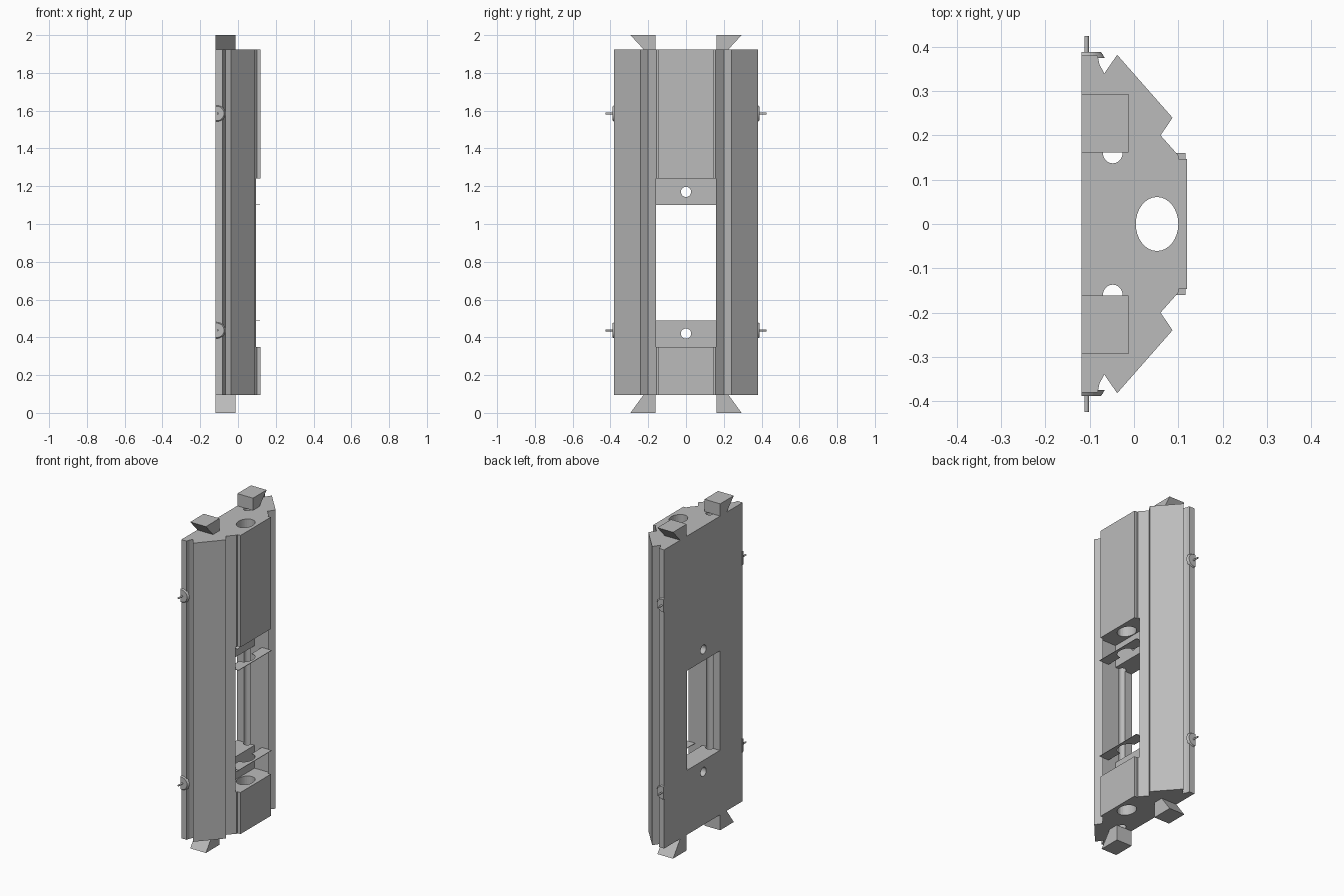
import bpy, bmesh, math
from mathutils import Vector

cube = bpy.data.objects.get("Cube")
if cube:
    bpy.data.objects.remove(cube, do_unlink=True)

grey = bpy.data.materials.new("plain_grey")
grey.use_nodes = True
colour = (0.5, 0.5, 0.5, 1)
grey.diffuse_color = colour
grey.node_tree.nodes["Principled BSDF"].inputs["Base Color"].default_value = colour


def loft(name, lower, upper):
    """Closed solid between two matching outlines of 3D points."""
    bm = bmesh.new()
    a = [bm.verts.new(p) for p in lower]
    b = [bm.verts.new(p) for p in upper]
    n = len(a)
    bm.faces.new(a[::-1])
    bm.faces.new(b)
    for i in range(n):
        j = (i + 1) % n
        bm.faces.new((a[i], a[j], b[j], b[i]))
    bmesh.ops.recalc_face_normals(bm, faces=bm.faces)
    mesh = bpy.data.meshes.new(name)
    bm.to_mesh(mesh)
    bm.free()
    mesh.materials.append(grey)
    obj = bpy.data.objects.new(name, mesh)
    bpy.context.collection.objects.link(obj)
    return obj


def prism(name, outline, z0, z1):
    return loft(name, [(x, y, z0) for x, y in outline], [(x, y, z1) for x, y in outline])


def box(name, x0, x1, y0, y1, z0, z1):
    return prism(name, [(x0, y0), (x1, y0), (x1, y1), (x0, y1)], z0, z1)


def ellipse(cx, cy, rx, ry, n=32, arc=2 * math.pi, start=0):
    return [(cx + rx * math.cos(start + arc * i / n), cy + ry * math.sin(start + arc * i / n))
            for i in range(n)]


def cut(target, cutters):
    """Subtract the cutters, bake the result and discard the helpers."""
    for c in cutters:
        c.hide_render = True
        mod = target.modifiers.new("cut", 'BOOLEAN')
        mod.operation, mod.solver, mod.object = 'DIFFERENCE', 'EXACT', c
    bpy.context.view_layer.update()
    graph = bpy.context.evaluated_depsgraph_get()
    baked = bpy.data.meshes.new_from_object(target.evaluated_get(graph))
    target.modifiers.clear()
    target.data = baked
    for c in cutters:
        bpy.data.objects.remove(c, do_unlink=True)


BOTTOM, TOP, BACK = 0.095, 1.925, -0.118

# Main body: extruded rail profile with side notches
half = [(BACK, 0.38), (-0.082, 0.38), (-0.078, 0.36), (-0.067, 0.34), (-0.038, 0.382),
        (0.087, 0.24), (0.06, 0.2), (0.1, 0.155), (0.1, 0.147), (0.12, 0.147)]
outline = half + [(x, -y) for x, y in reversed(half)]
body = prism("body", outline, BOTTOM, TOP)

# Front recess, through window, vertical bores and wall holes
cutters = [box("recess_cutter", 0.0, 0.3, -0.16, 0.16, 0.35, 1.24),
           box("window_cutter", -0.3, 0.1, -0.16, 0.16, 0.49, 1.1),
           prism("bore_cutter", ellipse(0.052, 0, 0.048, 0.061), -0.1, 2.1)]
for s in (-1, 1):
    cutters.append(prism("groove_cutter", ellipse(-0.048, s * 0.16, 0.022, 0.023), -0.1, 2.1))
for z in (0.42, 1.17):
    ring = ellipse(0, z, 0.027, 0.027)
    cutters.append(loft("hole_cutter", [(-0.3, y, h) for y, h in ring],
                        [(0.05, y, h) for y, h in ring]))
cut(body, cutters)

# Thin shelves across the recess
for label, z in (("lower", 0.487), ("upper", 1.1)):
    shelf = box(label + "_shelf", 0.05, 0.116, -0.16, 0.16, z, z + 0.003)
    cut(shelf, [prism("shelf_cutter", ellipse(0.052, 0, 0.048, 0.061), z - 0.1, z + 0.1)])

# Flared tabs at both ends
for s, side in ((-1, "right"), (1, "left")):
    for label, root, tip in (("bottom", BOTTOM, 0.0), ("top", TOP, 2.0)):
        def section(x):
            return [(x, s * 0.162, root), (x, s * 0.225, root),
                    (x, s * 0.294, tip), (x, s * 0.162, tip)]
        loft(f"{label}_{side}_tab", section(BACK), section(-0.012))

# Half-round side buttons with pins
for s, side in ((-1, "right"), (1, "left")):
    for label, z in (("lower", 0.437), ("upper", 1.585)):
        def half_disc(r, y):
            pts = ellipse(-0.112, z, r, r, 20, math.pi * 20 / 19, -math.pi / 2)
            return [(x, s * y, h) for x, h in pts + [(-0.119, z + r), (-0.119, z - r)]]
        loft(f"{label}_{side}_button", half_disc(0.046, 0.375), half_disc(0.038, 0.388))
        pin = ellipse(-0.107, z, 0.005, 0.005, 12)
        loft(f"{label}_{side}_pin", [(x, s * 0.38, h) for x, h in pin],
             [(x, s * 0.425, h) for x, h in pin])
